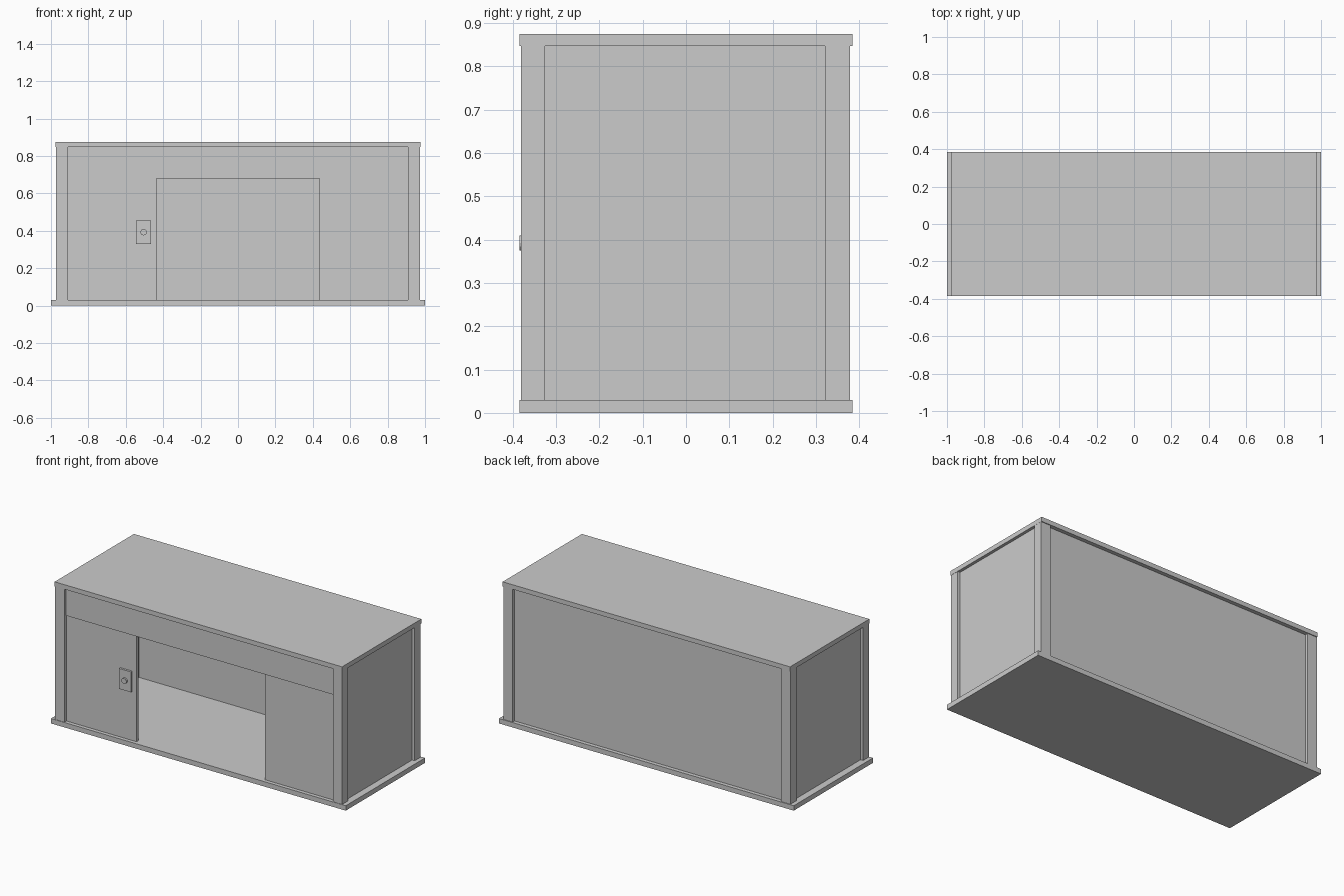
import bpy
import math

if "Cube" in bpy.data.objects:
    bpy.data.objects.remove(bpy.data.objects["Cube"])


def box(name, x, y, z):
    """Box from (min, max) ranges on each axis."""
    bpy.ops.mesh.primitive_cube_add(
        size=1, location=[(a + b) / 2 for a, b in (x, y, z)])
    ob = bpy.context.object
    ob.name = name
    ob.scale = [b - a for a, b in (x, y, z)]
    bpy.ops.object.transform_apply(location=False, rotation=False, scale=True)
    return ob


Z0, Z1 = 0.03, 0.847      # space between base and top slabs
LINTEL_Z = 0.68           # underside of the front fascia

# Base and top slabs
box("base", (-1, 1), (-0.384, 0.384), (0, Z0))
box("top", (-0.975, 0.975), (-0.384, 0.384), (Z1, 0.875))

# Corner posts and recessed side panels
for side, s in (("left", -1), ("right", 1)):
    px = sorted((s * 0.91, s * 0.974))
    for end, y in (("front", (-0.381, -0.325)), ("back", (0.321, 0.379))):
        box(f"{end}_{side}_post", px, y, (Z0, Z1))
    box(f"{side}_side_panel", sorted((s * 0.937, s * 0.957)),
        (-0.325, 0.321), (Z0, Z1))

    # Front panels on each side of the opening
    box(f"{side}_front_panel", sorted((s * 0.435, s * 0.91)),
        (-0.361, -0.345), (Z0, LINTEL_Z))

# Recessed back panel and front fascia
box("back_panel", (-0.91, 0.91), (0.34, 0.36), (Z0, Z1))
box("front_fascia", (-0.91, 0.91), (-0.369, -0.345), (LINTEL_Z, Z1))

# Handle plate and round knob
box("handle_plate", (-0.545, -0.465), (-0.374, -0.36), (0.33, 0.455))
bpy.ops.mesh.primitive_cylinder_add(
    vertices=12, radius=0.017, depth=0.012,
    location=(-0.505, -0.378, 0.392), rotation=(math.pi / 2, 0, 0))
bpy.context.object.name = "handle_knob"
